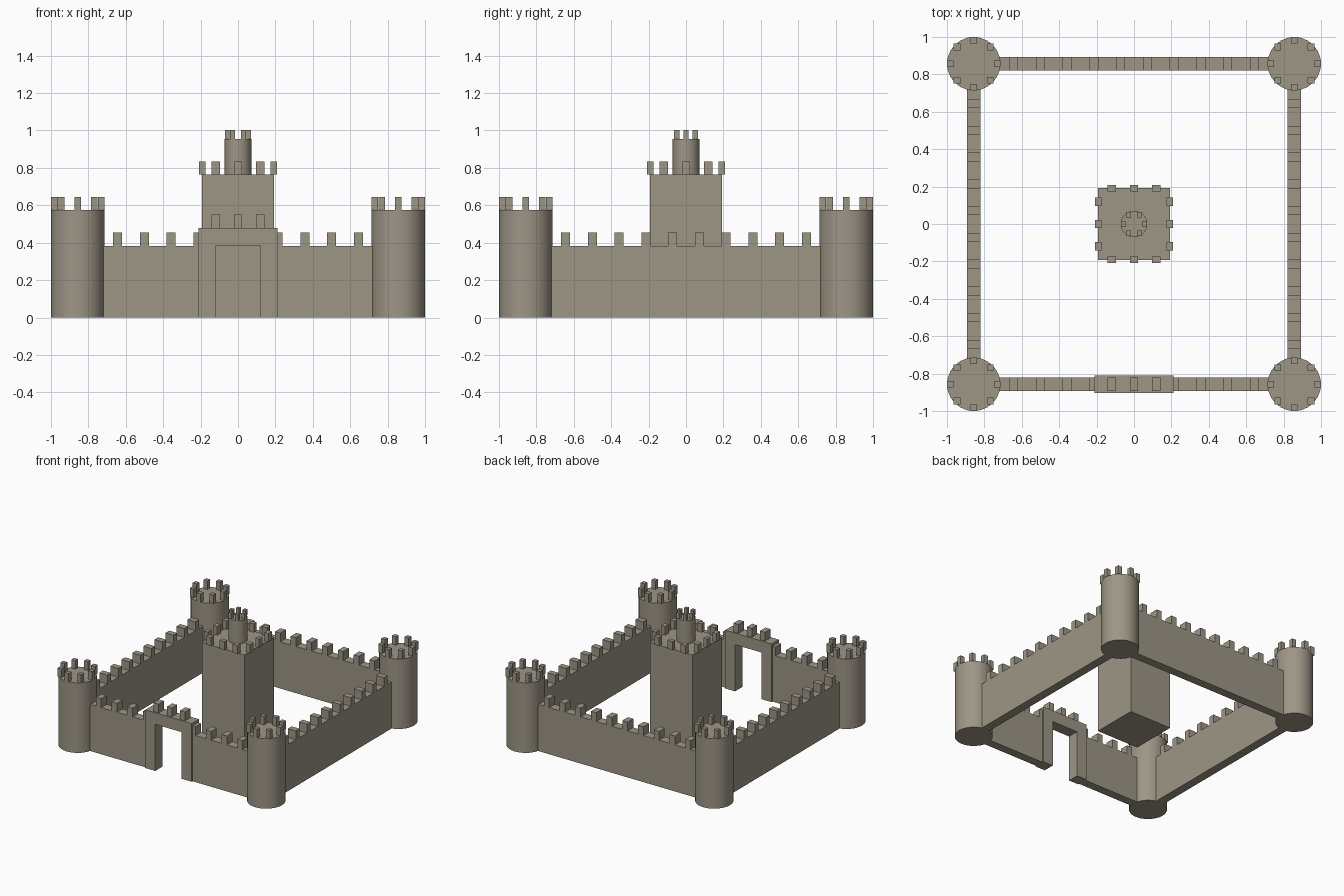
import bpy, bmesh, math
from mathutils import Matrix, Vector

if "Cube" in bpy.data.objects:
    bpy.data.objects.remove(bpy.data.objects["Cube"])

stone = bpy.data.materials.new("grey_stone")
stone.diffuse_color = (0.34, 0.305, 0.24, 1)
stone.use_nodes = True
stone.node_tree.nodes["Principled BSDF"].inputs["Base Color"].default_value = stone.diffuse_color

C = 0.857          # tower centres
WALL_H = 0.383


def add_box(bm, x0, x1, y0, y1, z0, z1):
    m = Matrix.Translation(((x0 + x1) / 2, (y0 + y1) / 2, (z0 + z1) / 2)) \
        @ Matrix.Diagonal((x1 - x0, y1 - y0, z1 - z0, 1))
    bmesh.ops.create_cube(bm, size=1, matrix=m)


def finish(bm, name):
    me = bpy.data.meshes.new(name)
    bm.to_mesh(me)
    bm.free()
    me.materials.append(stone)
    ob = bpy.data.objects.new(name, me)
    bpy.context.collection.objects.link(ob)
    return ob


def merlons(name, spots, w, d, z0, z1):
    """Blocks at (x, y, turned) spots; turned swaps width and depth."""
    bm = bmesh.new()
    for x, y, turned in spots:
        a, b = (d, w) if turned else (w, d)
        add_box(bm, x - a / 2, x + a / 2, y - b / 2, y + b / 2, z0, z1)
    return finish(bm, name)


def cylinder(name, x, y, r, z0, z1, sides):
    bpy.ops.mesh.primitive_cylinder_add(vertices=sides, radius=r, depth=z1 - z0,
                                        location=(x, y, (z0 + z1) / 2))
    ob = bpy.context.object
    ob.name = name
    ob.data.materials.append(stone)
    bpy.ops.object.shade_smooth_by_angle(angle=math.radians(35))


def ring(x, y, r, n):
    return [(x + r * math.cos(2 * math.pi * i / n),
             y + r * math.sin(2 * math.pi * i / n), False) for i in range(n)]


# corner towers with eight merlons each
for sx, sy, tag in ((-1, -1, "front_left"), (1, -1, "front_right"),
                    (-1, 1, "back_left"), (1, 1, "back_right")):
    cylinder(f"tower_{tag}", sx * C, sy * C, 0.143, 0, 0.575, 24)
    merlons(f"tower_merlons_{tag}", ring(sx * C, sy * C, 0.1255, 8),
            0.036, 0.036, 0.575, 0.645)

# curtain walls and their merlons
T = 0.036
steps = [(i - 4.5) * 0.143 for i in range(10)]


def wall(name, boxes, spots):
    bm = bmesh.new()
    for b in boxes:
        add_box(bm, *b, 0, WALL_H)
    finish(bm, name)
    merlons(name + "_merlons", spots, 0.048, 2 * T, WALL_H, 0.455)


E = 0.74
wall("back_wall", [(-E, E, C - T, C + T)], [(s, C, False) for s in steps])
for sx, tag in ((-1, "left"), (1, "right")):
    wall(tag + "_wall", [(sx * C - T, sx * C + T, -E, E)],
         [(sx * C, s, True) for s in steps])
wall("front_wall", [(-E, -0.2, -C - T, -C + T), (0.2, E, -C - T, -C + T)],
     [(s, -C, False) for s in steps if abs(s) > 0.2])

# gatehouse: arch-shaped outline extruded through its depth
bm = bmesh.new()
W, O, H = 0.211, 0.12, 0.478
outline = [(-W, 0), (-O, 0), (-O, WALL_H), (O, WALL_H), (O, 0), (W, 0), (W, H), (-W, H)]
face = bm.faces.new([bm.verts.new((x, -C - 0.046, z)) for x, z in outline])
ext = bmesh.ops.extrude_face_region(bm, geom=[face])
for v in ext["geom"]:
    if isinstance(v, bmesh.types.BMVert):
        v.co += Vector((0, 0.094, 0))
bmesh.ops.recalc_face_normals(bm, faces=bm.faces[:])
finish(bm, "gatehouse")
merlons("gatehouse_merlons", [(x, -C, False) for x in (-0.12, 0, 0.12)],
        0.045, 0.07, H, 0.55)

# central keep with merlons on all four edges
K = 0.193
bm = bmesh.new()
add_box(bm, -K, K, -K, K, 0, 0.765)
finish(bm, "keep")
spots = []
for s in (-1, 1):
    for t in (-0.12, 0, 0.12):
        spots += [(t, s * 0.191, False), (s * 0.191, t, True)]
merlons("keep_merlons", spots, 0.045, 0.035, 0.765, 0.835)

# turret on top of the keep
cylinder("turret", 0, 0, 0.071, 0.765, 0.955, 20)
merlons("turret_merlons", ring(0, 0, 0.057, 6), 0.027, 0.027, 0.955, 1.003)
